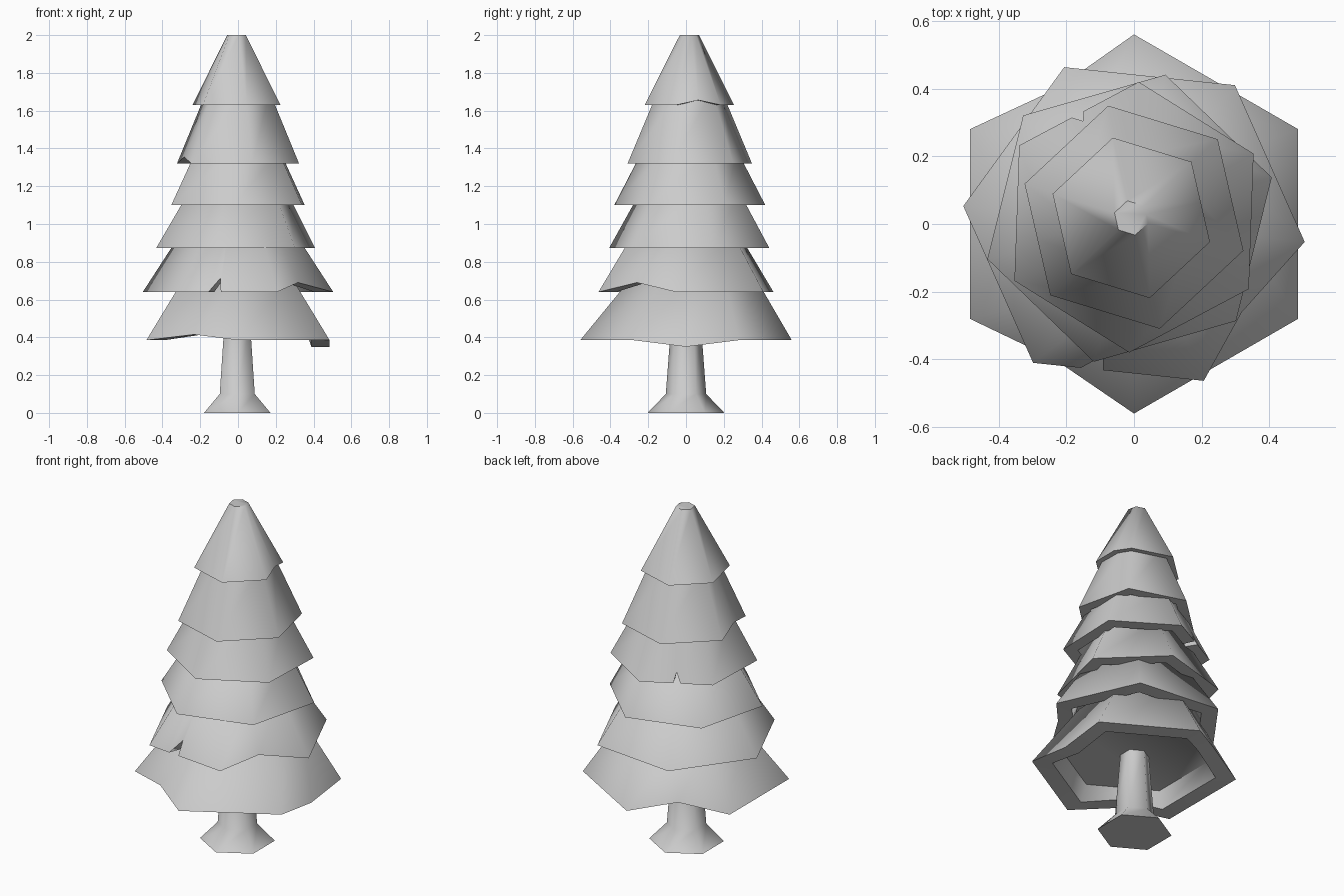
import bpy
from math import cos, sin, radians, floor

if "Cube" in bpy.data.objects:
    bpy.data.objects.remove(bpy.data.objects["Cube"])


def loft(name, rings):
    """Skin a stack of equal-length rings and cap both ends."""
    n = len(rings[0])
    verts = [p for ring in rings for p in ring]
    faces = [tuple(reversed(range(n)))]
    for k in range(len(rings) - 1):
        a, b = k * n, (k + 1) * n
        for i in range(n):
            j = (i + 1) % n
            faces.append((a + i, a + j, b + j, b + i))
    faces.append(tuple(range(len(verts) - n, len(verts))))
    mesh = bpy.data.meshes.new(name)
    mesh.from_pydata(verts, [], faces)
    obj = bpy.data.objects.new(name, mesh)
    bpy.context.collection.objects.link(obj)
    bpy.ops.object.select_all(action='DESELECT')
    bpy.context.view_layer.objects.active = obj
    obj.select_set(True)
    bpy.ops.object.shade_smooth_by_angle(angle=radians(65))
    return obj


def hex_point(t, start):
    """Point on a unit hexagon outline; t counts corners."""
    i, f = floor(t), t - floor(t)
    a, b = radians(start + 60 * i), radians(start + 60 * (i + 1))
    return (cos(a) * (1 - f) + cos(b) * f, sin(a) * (1 - f) + sin(b) * f)


def tier(name, z0, r0, c0, z1, r1, c1, start, nicks=(), slide=1, lift=0.09):
    """Hexagonal skirt with a flat rim, hollow underside and nicked lower edge.
    slide=1 lets raised nicks follow the slope, 0 raises them straight up."""
    pts = sorted([(float(i), 0) for i in range(6)] + list(nicks))
    ceiling, inner, outer, top = [], [], [], []
    for t, dz in pts:
        x, y = hex_point(t, start)
        f = slide * max(dz, 0) / (z1 - z0)
        r = r0 + (r1 - r0) * f
        cx, cy = (c0[k] + (c1[k] - c0[k]) * f for k in (0, 1))
        outer.append((cx + x * r, cy + y * r, z0 + dz))
        inner.append((cx + x * r * 0.8, cy + y * r * 0.8, z0 + dz))
        rc = 0.8 * r0 - 0.75 * lift * (r0 - r1) / (z1 - z0)
        ceiling.append((c0[0] + x * rc, c0[1] + y * rc, z0 + lift))
        top.append((c1[0] + x * r1, c1[1] + y * r1, z1))
    loft(name, [ceiling, inner, outer, top])


# Trunk with flared foot
loft("trunk", [[(-0.004 + r * hex_point(i, 90)[0], r * hex_point(i, 90)[1], z)
                for i in range(6)]
               for z, r in ((0, 0.203), (0.1, 0.107), (0.48, 0.078))])

# Foliage tiers, bottom to top
tier("foliage_1", 0.385, 0.56, (0, 0), 0.72, 0.325, (0, 0.04), 90,
     [(0.5, 0.05), (2.5, 0.03), (4.5, -0.035)])
tier("foliage_2", 0.64, 0.507, (0, 0), 0.95, 0.305, (0, 0), 54,
     [(3.28, 0), (3.39, 0.075), (3.41, 0), (4.45, 0.05)])
tier("foliage_3", 0.873, 0.437, (-0.013, 0.017), 1.17, 0.27, (0, 0.02), 16)
tier("foliage_4", 1.10, 0.40, (0, 0.02), 1.39, 0.25, (0, 0.02), 88,
     [(0.46, 0), (0.5, 0.055), (0.56, 0)])
tier("foliage_5", 1.32, 0.338, (0, 0.02), 1.70, 0.175, (0, 0.02), 103,
     [(1.5, 0.035)], slide=0, lift=0.07)
tier("foliage_6", 1.63, 0.243, (-0.008, 0.018), 2.0, 0.052, (-0.008, 0.018), 103,
     [(4.5, 0.026)], slide=0, lift=0.06)
